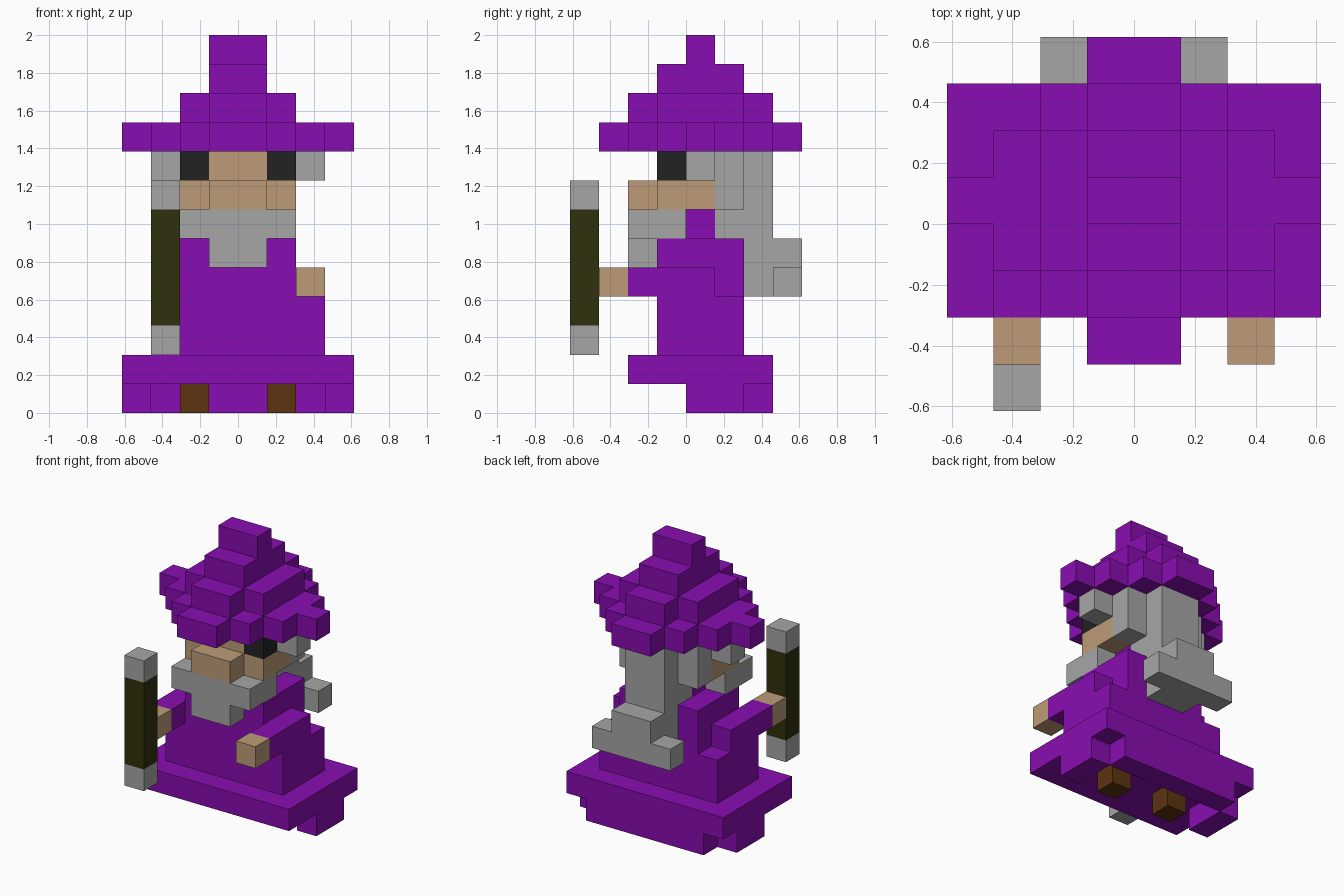
import bpy, bmesh
from mathutils import Vector

if "Cube" in bpy.data.objects:
    bpy.data.objects.remove(bpy.data.objects["Cube"])

U = 2 / 13  # edge length of one block


def material(name, rgb):
    m = bpy.data.materials.new(name)
    m.diffuse_color = (*rgb, 1)
    m.use_nodes = True
    m.node_tree.nodes["Principled BSDF"].inputs["Base Color"].default_value = m.diffuse_color
    return m


PURPLE = material("purple cloth", (0.25, 0.004, 0.44))
SKIN = material("tan skin", (0.51, 0.33, 0.19))
GREY = material("grey hair", (0.38, 0.38, 0.38))
BLACK = material("black", (0.016, 0.016, 0.016))
WOOD = material("dark olive wood", (0.03, 0.03, 0.004))
BROWN = material("brown leather", (0.107, 0.033, 0.005))


def blocks(name, mat, boxes, mirror=False):
    """Join boxes (x0, x1, y0, y1, z0, z1, in blocks) into one outer skin."""
    if mirror:
        boxes = boxes + [(-b[1], -b[0], *b[2:]) for b in boxes]
    cells = {(x, y, z) for b in boxes
             for x in range(b[0], b[1])
             for y in range(b[2], b[3])
             for z in range(b[4], b[5])}
    bm = bmesh.new()
    for c in cells:
        for axis in range(3):
            for side in (0, 1):
                n = list(c)
                n[axis] += 2 * side - 1
                if tuple(n) in cells:
                    continue
                corners = [(0, 0), (1, 0), (1, 1), (0, 1)]
                if not side:
                    corners.reverse()
                verts = []
                for a, b in corners:
                    p = Vector(c)
                    p[axis] += side
                    p[(axis + 1) % 3] += a
                    p[(axis + 2) % 3] += b
                    verts.append(bm.verts.new(p * U))
                bm.faces.new(verts)
    bmesh.ops.remove_doubles(bm, verts=bm.verts, dist=0.001)
    bmesh.ops.dissolve_limit(bm, angle_limit=0.01, verts=bm.verts, edges=bm.edges)
    me = bpy.data.meshes.new(name)
    bm.to_mesh(me)
    bm.free()
    me.materials.append(mat)
    ob = bpy.data.objects.new(name, me)
    bpy.context.collection.objects.link(ob)
    return ob


# Robe: wide skirt, trailing hem, body, shoulders and neck
blocks("robe", PURPLE, [
    (-4, 4, -2, 3, 1, 2),
    (-4, -3, 0, 2, 0, 1), (3, 4, 0, 2, 0, 1),
    (-3, 3, 2, 3, 0, 1),
    (-3, 3, -1, 2, 2, 4),
    (-2, 2, -1, 2, 4, 6),
    (-1, 1, 0, 1, 6, 7)])
blocks("shoes", BROWN, [(1, 2, 0, 1, 0, 1)], mirror=True)

# Arms and hands
blocks("sleeves", PURPLE, [(2, 3, -2, 1, 4, 5)], mirror=True)
blocks("hands", SKIN, [(2, 3, -3, -2, 4, 5)], mirror=True)

# Head with nose, and eyes at the front corners
blocks("head", SKIN, [
    (-2, 2, -1, 1, 7, 8),
    (-1, 1, -1, 1, 8, 9),
    (-2, 2, 0, 1, 8, 9),
    (-1, 1, -2, -1, 7, 8)])
blocks("eyes", BLACK, [(1, 2, -1, 0, 8, 9)], mirror=True)

# Beard
blocks("beard", GREY, [
    (-2, 2, -2, 0, 6, 7),
    (-1, 1, -2, -1, 5, 6)])

# Long hair down the back, flaring at the tip, and side tufts
blocks("hair", GREY, [
    (-2, 2, 1, 2, 7, 9),
    (-1, 1, 1, 3, 6, 9),
    (-1, 1, 2, 4, 4, 6),
    (-2, 2, 3, 4, 4, 5)])
blocks("side_hair", GREY, [(2, 3, 0, 1, 8, 9)], mirror=True)

# Hat: stepped round brim and tapering crown
brim = [(-4 + i, 4 - i, -i, 1 + i, 9, 10) for i in range(4)]
blocks("hat", PURPLE, brim + [
    (-2, 2, -1, 2, 10, 11),
    (-1, 1, -2, 3, 10, 11),
    (-1, 1, -1, 2, 11, 12),
    (-1, 1, 0, 1, 12, 13)])

# Staff with pale caps
blocks("staff_shaft", WOOD, [(-3, -2, -4, -3, 3, 7)])
for label, z in (("bottom", 2), ("top", 7)):
    blocks("staff_cap_" + label, GREY, [(-3, -2, -4, -3, z, z + 1)])
